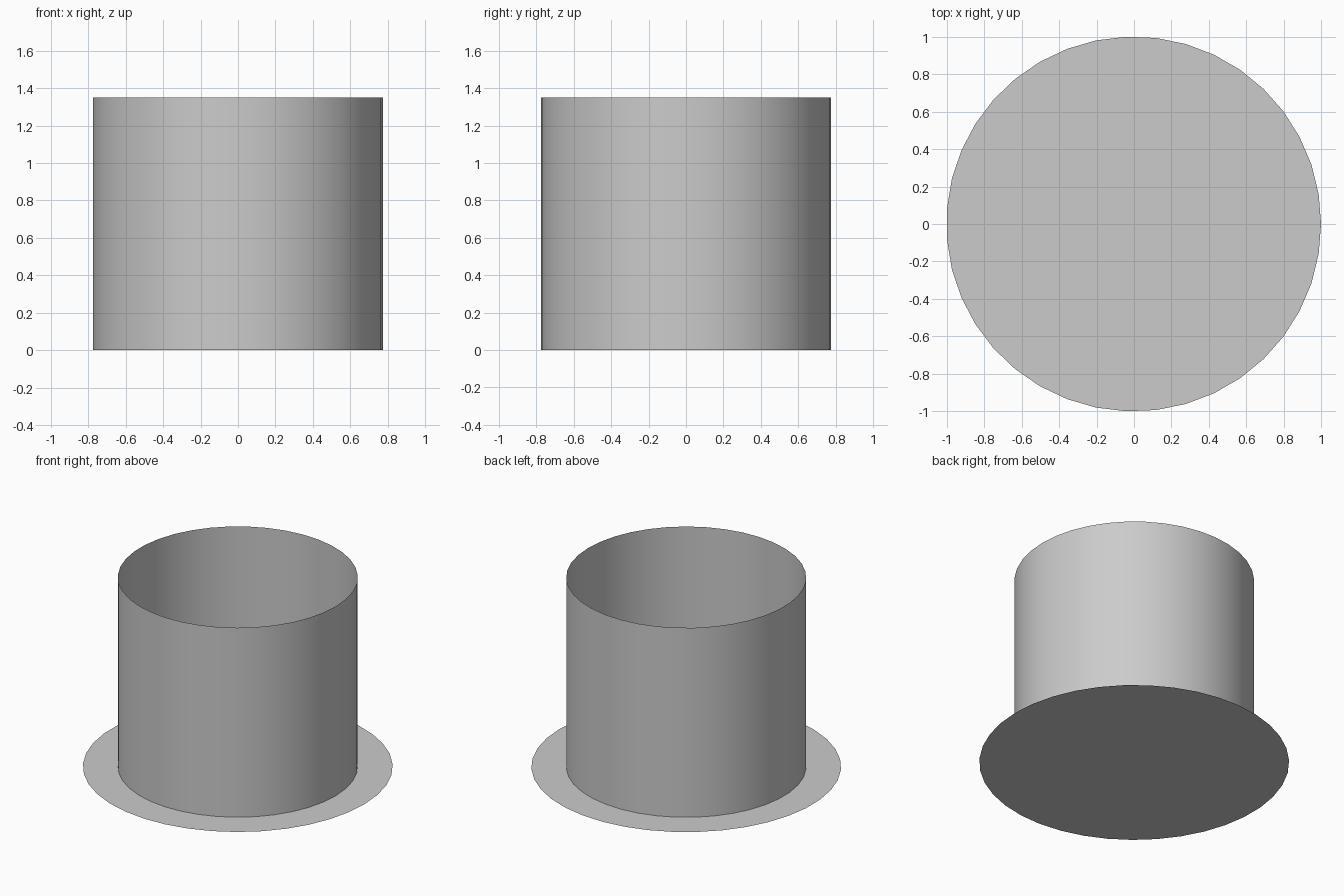
import bpy

if "Cube" in bpy.data.objects:
    bpy.data.objects.remove(bpy.data.objects["Cube"])

SIDES = 39


def round_part(name, make, **kw):
    make(vertices=SIDES, **kw)
    ob = bpy.context.object
    ob.name = name
    # primitives start on +y; turn so the first vertex lies on +x
    ob.rotation_euler.z = -1.5707963
    bpy.ops.object.transform_apply(location=True, rotation=True, scale=True)
    bpy.ops.object.shade_smooth_by_angle()
    return ob


# Thin flat disc at the bottom
round_part("base_disc", bpy.ops.mesh.primitive_circle_add,
           radius=1.0008, fill_type='NGON', location=(-0.0016, 0, 0))

# Open-topped thin tube standing on the disc
round_part("tube_wall", bpy.ops.mesh.primitive_cylinder_add,
           radius=0.775, depth=1.35, end_fill_type='NOTHING',
           location=(-0.0016, 0, 0.675))
